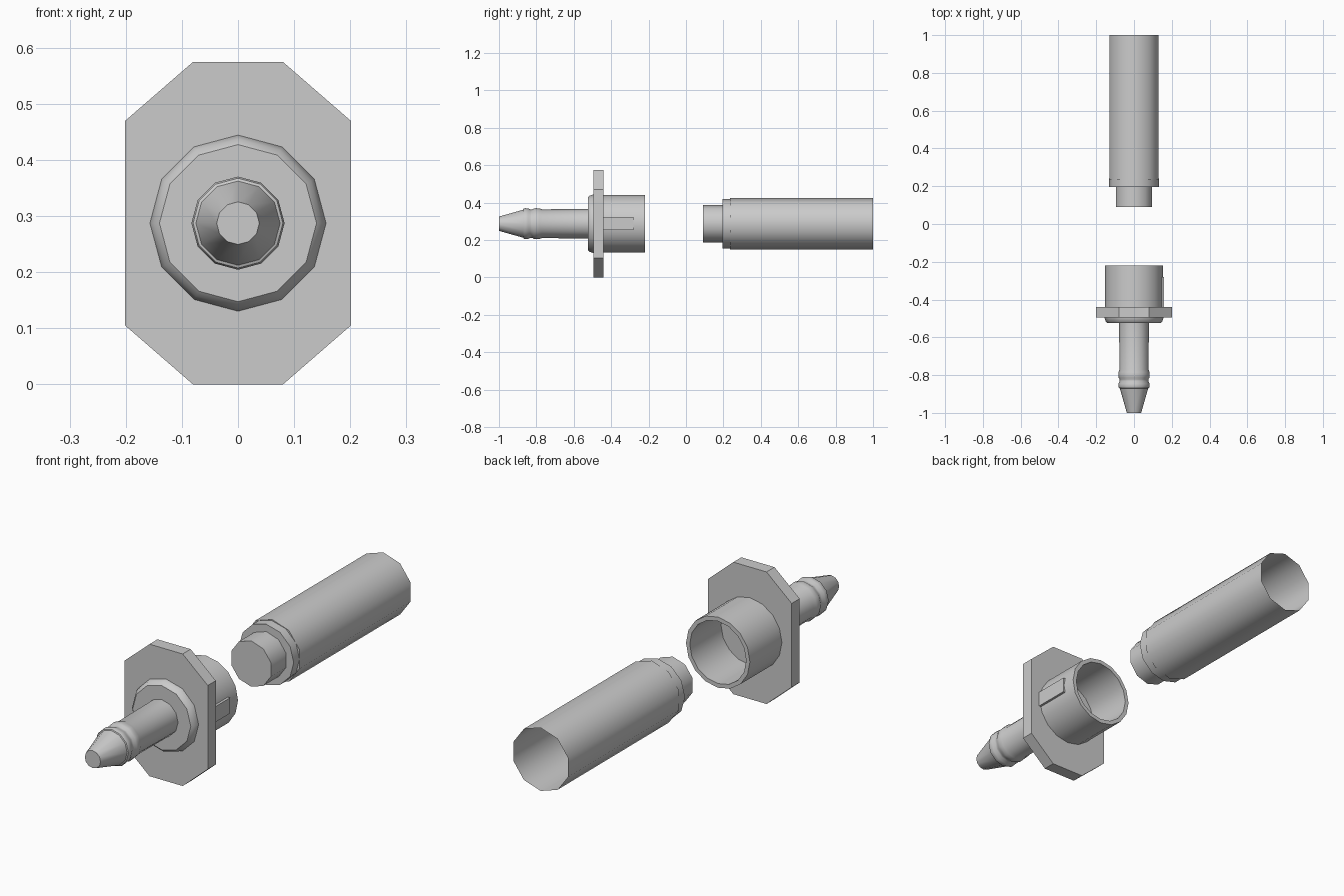
import bpy, bmesh
from math import sin, cos, pi, radians

if "Cube" in bpy.data.objects:
    bpy.data.objects.remove(bpy.data.objects["Cube"])

CZ = 0.2875  # height of the shared axis


def finish(name, bm, smooth=True):
    bmesh.ops.recalc_face_normals(bm, faces=bm.faces)
    me = bpy.data.meshes.new(name)
    bm.to_mesh(me)
    bm.free()
    ob = bpy.data.objects.new(name, me)
    bpy.context.collection.objects.link(ob)
    if smooth:
        bpy.ops.object.select_all(action='DESELECT')
        ob.select_set(True)
        bpy.context.view_layer.objects.active = ob
        bpy.ops.object.shade_smooth_by_angle(angle=radians(40))
    return ob


def lathe(name, profile, sides, cap_start=True, cap_end=True):
    """Sweep (y, radius) points round the y axis, with a corner at the top."""
    bm = bmesh.new()
    rings = []
    for y, r in profile:
        rings.append([bm.verts.new((r * sin(2 * pi * i / sides), y,
                                    CZ + r * cos(2 * pi * i / sides)))
                      for i in range(sides)])
    for a, b in zip(rings, rings[1:]):
        for i in range(sides):
            j = (i + 1) % sides
            bm.faces.new((a[i], a[j], b[j], b[i]))
    if cap_start:
        bm.faces.new(rings[0])
    if cap_end:
        bm.faces.new(rings[-1])
    return finish(name, bm)


def extrude_y(name, outline, y0, y1):
    """Extrude an (x, z) outline from y0 to y1."""
    bm = bmesh.new()
    face = bm.faces.new([bm.verts.new((x, y0, z)) for x, z in outline])
    ext = bmesh.ops.extrude_face_region(bm, geom=[face])
    verts = [g for g in ext['geom'] if isinstance(g, bmesh.types.BMVert)]
    bmesh.ops.translate(bm, verts=verts, vec=(0, y1 - y0, 0))
    return finish(name, bm, smooth=False)


# Barbed nozzle: tapered tip, two rounded ridges, straight shaft
nozzle = [(-1.0, 0.038), (-0.87, 0.075), (-0.868, 0.08), (-0.86, 0.083),
          (-0.845, 0.082), (-0.832, 0.076), (-0.822, 0.076),
          (-0.812, 0.082), (-0.80, 0.083), (-0.785, 0.082), (-0.77, 0.077),
          (-0.51, 0.079)]
lathe("nozzle", nozzle, 12)

# Bevelled collar in front of the plate
lathe("collar", [(-0.525, 0.14), (-0.515, 0.15), (-0.495, 0.157), (-0.485, 0.157)], 12)

# Eight-sided mounting plate
corners = [(0.08, 0.0), (0.201, 0.105), (0.201, 0.47), (0.08, 0.575)]
extrude_y("mounting_plate", corners + [(-x, z) for x, z in reversed(corners)],
          -0.495, -0.44)

# Hollow socket behind the plate
lathe("socket", [(-0.45, 0.154), (-0.22, 0.154), (-0.22, 0.136), (-0.435, 0.136)], 16)

# Key rib on the side of the socket
extrude_y("key_rib", [(0.14, 0.255), (0.158, 0.255), (0.158, 0.323), (0.14, 0.323)],
          -0.445, -0.28)

# Separate tube: closed spigot, shoulder ring and sleeve open at the back
lathe("spigot", [(0.09, 0.1), (0.2, 0.1)], 10, cap_end=False)
lathe("shoulder_ring", [(0.195, 0.132), (0.24, 0.132)], 12)
lathe("sleeve", [(0.235, 0.1375), (1.0, 0.1375)], 10, cap_end=False)
